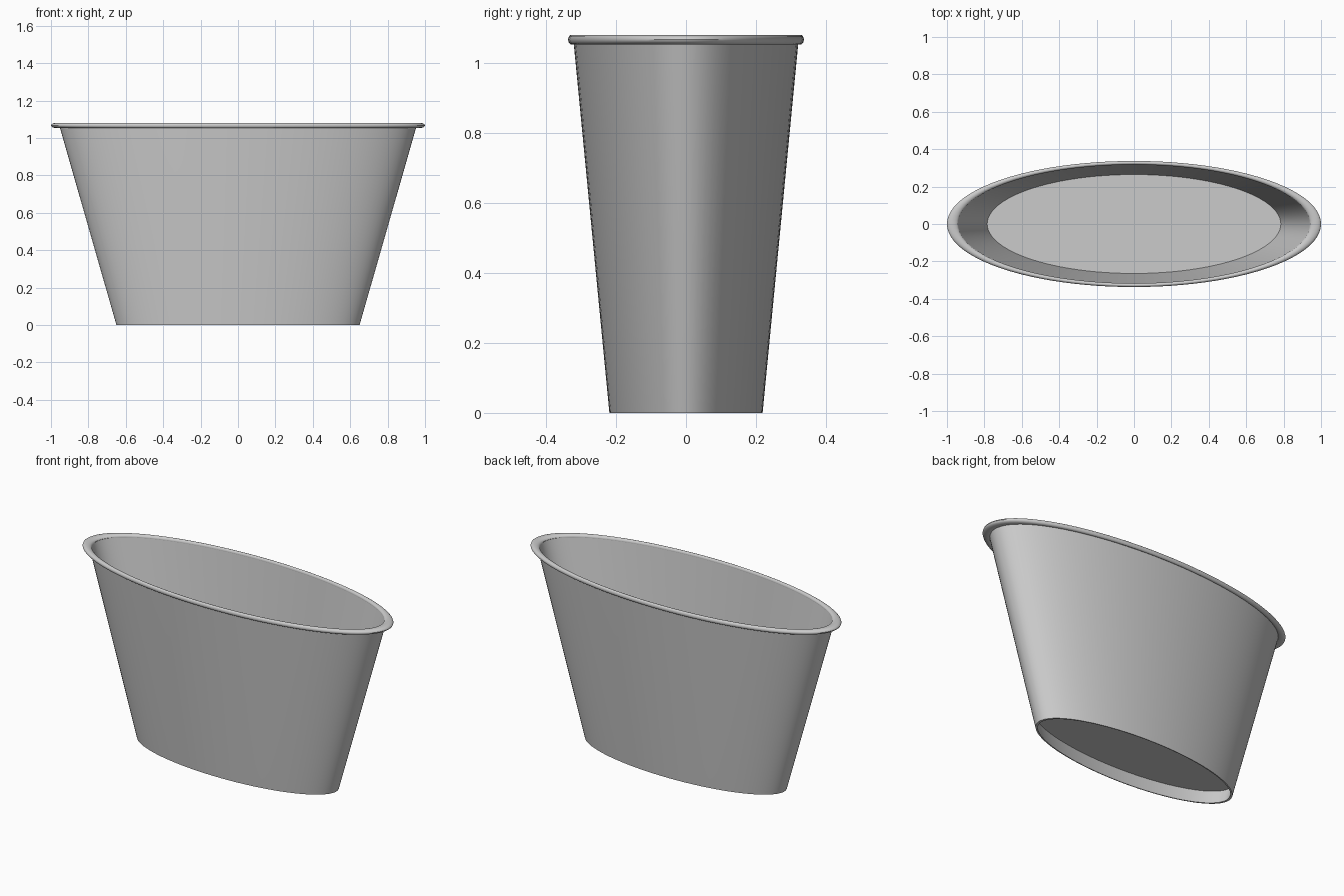
import bpy, bmesh, math

cube = bpy.data.objects.get("Cube")
if cube:
    bpy.data.objects.remove(cube, do_unlink=True)

SEGMENTS = 96
FLATTEN = 0.337      # depth of the oval relative to its width
BOTTOM_R, TOP_R, TOP_Z = 0.65, 0.952, 1.054
WALL = 0.014
BASE_Z, FLOOR_Z = 0.08, 0.52

grey = bpy.data.materials.new("light_grey")
grey.use_nodes = True
colour = (0.6, 0.6, 0.6, 1)
grey.diffuse_color = colour
grey.node_tree.nodes["Principled BSDF"].inputs["Base Color"].default_value = colour


def wall_radius(z):
    return BOTTOM_R + (TOP_R - BOTTOM_R) * z / TOP_Z


def lathe(name, profile, closed=False):
    """Revolve (radius, z) points into an oval part; radius 0 closes to a point."""
    bm = bmesh.new()
    verts = [bm.verts.new((r, 0, z)) for r, z in profile]
    pairs = list(zip(verts, verts[1:]))
    if closed:
        pairs.append((verts[-1], verts[0]))
    edges = [bm.edges.new(p) for p in pairs]
    bmesh.ops.spin(bm, geom=verts + edges, cent=(0, 0, 0), axis=(0, 0, 1),
                   angle=math.tau, steps=SEGMENTS)
    bmesh.ops.remove_doubles(bm, verts=bm.verts, dist=1e-5)
    bmesh.ops.scale(bm, vec=(1, FLATTEN, 1), verts=bm.verts)
    bmesh.ops.recalc_face_normals(bm, faces=bm.faces)
    mesh = bpy.data.meshes.new(name)
    bm.to_mesh(mesh)
    bm.free()
    mesh.materials.append(grey)
    obj = bpy.data.objects.new(name, mesh)
    bpy.context.collection.objects.link(obj)
    bpy.ops.object.select_all(action="DESELECT")
    obj.select_set(True)
    bpy.context.view_layer.objects.active = obj
    bpy.ops.object.shade_smooth_by_angle(angle=math.radians(35))
    return obj


# Tapered shell with recessed underside and raised inner floor
lathe("tub_body", [
    (0, BASE_Z),
    (wall_radius(BASE_Z) - WALL, BASE_Z),
    (BOTTOM_R - WALL, 0),
    (BOTTOM_R, 0),
    (TOP_R, TOP_Z),
    (TOP_R + 0.003, TOP_Z + 0.012),
    (TOP_R + 0.003 - WALL, TOP_Z + 0.012),
    (wall_radius(FLOOR_Z) - WALL, FLOOR_Z),
    (0, FLOOR_Z),
])

# Rolled rim
rim = []
for i in range(16):
    a = math.tau * i / 16
    rim.append((0.97 + 0.03 * math.cos(a), 1.067 + 0.014 * math.sin(a)))
lathe("rolled_rim", rim, closed=True)
